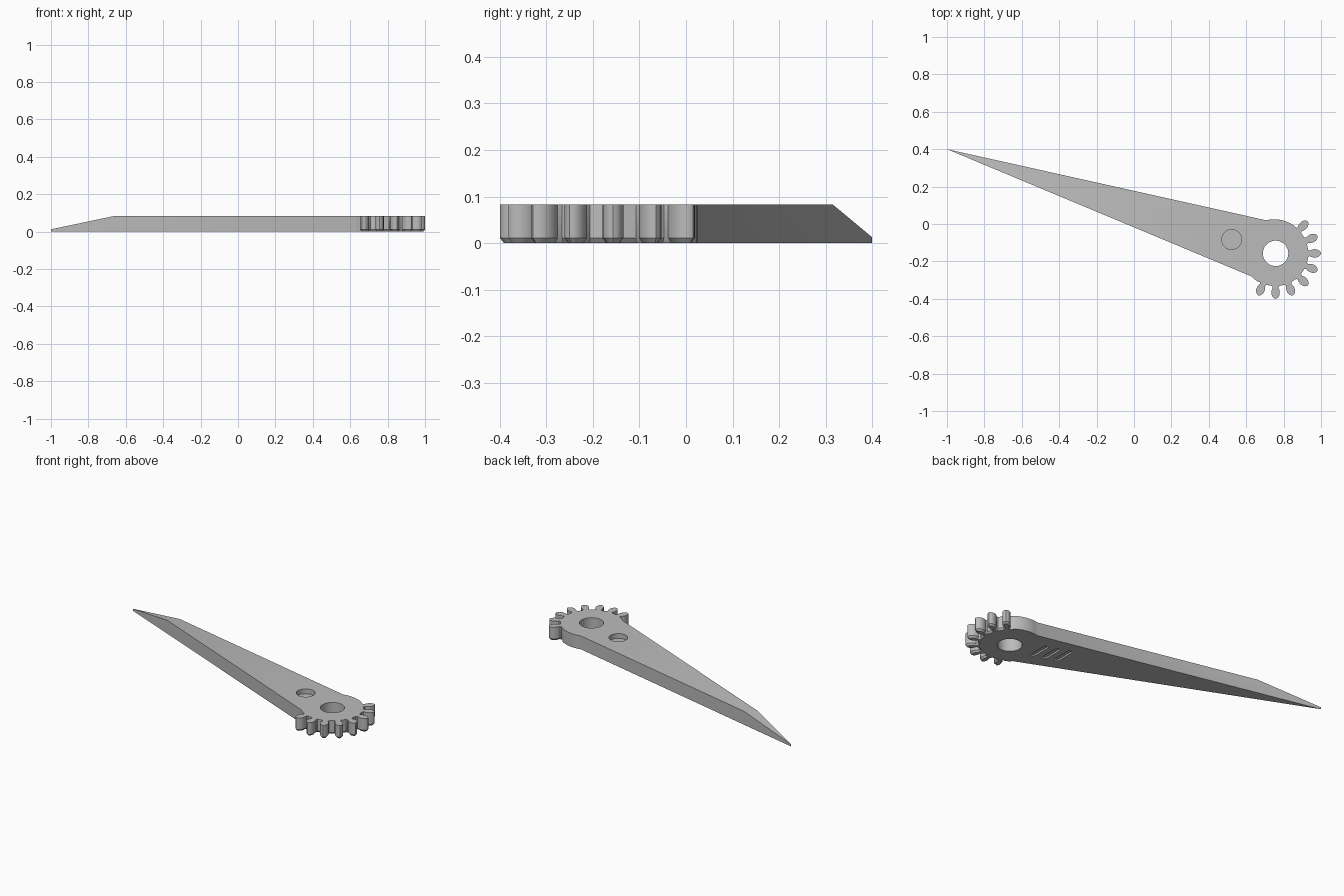
import bpy, bmesh, math
from mathutils import Vector, Matrix

cube = bpy.data.objects.get("Cube")
if cube:
    bpy.data.objects.remove(cube, do_unlink=True)

HUB = Vector((0.757, -0.157))
POCKET = Vector((0.522, -0.083))
TIP = Vector((-1.0, 0.4))
HEIGHT, CHAMFER = 0.083, 0.011
ROOT, TEETH = 0.178, 8

mat = bpy.data.materials.new("plain grey")
mat.use_nodes = True
grey = (0.5, 0.5, 0.5, 1)
mat.diffuse_color = grey
mat.node_tree.nodes["Principled BSDF"].inputs["Base Color"].default_value = grey


def make_object(name, bm):
    bmesh.ops.recalc_face_normals(bm, faces=bm.faces)
    mesh = bpy.data.meshes.new(name)
    bm.to_mesh(mesh)
    bm.free()
    mesh.materials.append(mat)
    obj = bpy.data.objects.new(name, mesh)
    bpy.context.collection.objects.link(obj)
    return obj


def polar(radius, degrees, side=0.0):
    a = math.radians(degrees)
    return HUB + radius * Vector((math.cos(a), math.sin(a))) + side * Vector((-math.sin(a), math.cos(a)))


# Outline: long pointer, lower arc, rounded gear teeth, upper arc
flank = [(0.174, 0.019), (0.183, 0.015), (0.195, 0.0205), (0.208, 0.0225),
         (0.222, 0.021), (0.234, 0.015), (0.240, 0.008)]
outline = [(TIP, False)]
outline += [(polar(ROOT, a), False) for a in (-136, -131, -126, -121)]
for i in range(TEETH):
    angle = -112.5 + 22.5 * i
    outline += [(polar(r, angle, -w), True) for r, w in flank]
    outline.append((polar(0.243, angle), True))
    outline += [(polar(r, angle, w), True) for r, w in reversed(flank)]
outline += [(polar(ROOT + 0.001 * k, 58 + 8 * k), False) for k in range(7)]

# Extrude the outline, with a chamfered lower edge along the teeth
bm = bmesh.new()
rings = [[], [], []]
count = len(outline)
for i, (p, is_tooth) in enumerate(outline):
    tangent = (outline[(i + 1) % count][0] - outline[i - 1][0]).normalized()
    inward = Vector((-tangent.y, tangent.x))
    low = p + inward * CHAMFER * 0.8 if is_tooth else p
    for ring, q, z in zip(rings, (low, p, p), (0, CHAMFER, HEIGHT)):
        ring.append(bm.verts.new((q.x, q.y, z)))
bm.faces.new(list(reversed(rings[0])))
bm.faces.new(rings[2])
for a, b in zip(rings, rings[1:]):
    for i in range(count):
        j = (i + 1) % count
        bm.faces.new((a[i], a[j], b[j], b[i]))

# Slope the thin end down to the point
tip = Vector((TIP.x, TIP.y, 0.0125))
high_a, high_b = Vector((-0.62, 0.315, HEIGHT)), Vector((-0.665, 0.26, HEIGHT))
normal = (high_a - tip).cross(high_b - tip).normalized()
if normal.z < 0:
    normal = -normal
bmesh.ops.bisect_plane(bm, geom=bm.verts[:] + bm.edges[:] + bm.faces[:], dist=1e-5,
                       plane_co=tip, plane_no=normal, clear_outer=True)
bmesh.ops.holes_fill(bm, edges=[e for e in bm.edges if e.is_boundary], sides=0)
bmesh.ops.remove_doubles(bm, verts=bm.verts, dist=1e-5)
pointer = make_object("gear_pointer", bm)


def cut(cutter):
    cutter.hide_render = True
    mod = pointer.modifiers.new("cut", "BOOLEAN")
    mod.operation = "DIFFERENCE"
    mod.solver = "EXACT"
    mod.object = cutter
    bpy.context.view_layer.objects.active = pointer
    bpy.ops.object.modifier_apply(modifier=mod.name)
    bpy.data.objects.remove(cutter, do_unlink=True)


def round_cutter(name, centre, radius, bottom):
    bm = bmesh.new()
    bmesh.ops.create_cone(bm, cap_ends=True, segments=48, radius1=radius, radius2=radius, depth=0.4,
                          matrix=Matrix.Translation((centre.x, centre.y, bottom + 0.2)))
    return make_object(name, bm)


# Axle hole and shallow round pocket
cut(round_cutter("axle_hole_cutter", HUB, 0.068, -0.1))
cut(round_cutter("pocket_cutter", POCKET, 0.053, HEIGHT - 0.03))

# Three slanted grooves underneath
along = (TIP - HUB).normalized()
for k in (-1, 0, 1):
    middle = POCKET + along * 0.07 * k
    bm = bmesh.new()
    bmesh.ops.create_cube(bm, size=1)
    bmesh.ops.scale(bm, vec=(0.028, 0.13, 0.02), verts=bm.verts)
    bmesh.ops.translate(bm, vec=(middle.x, middle.y, 0), verts=bm.verts)
    cut(make_object("groove_cutter", bm))

# Smooth curved walls, keep corners sharp
bpy.ops.object.select_all(action="DESELECT")
pointer.select_set(True)
bpy.context.view_layer.objects.active = pointer
bpy.ops.object.shade_smooth_by_angle(angle=math.radians(35))
